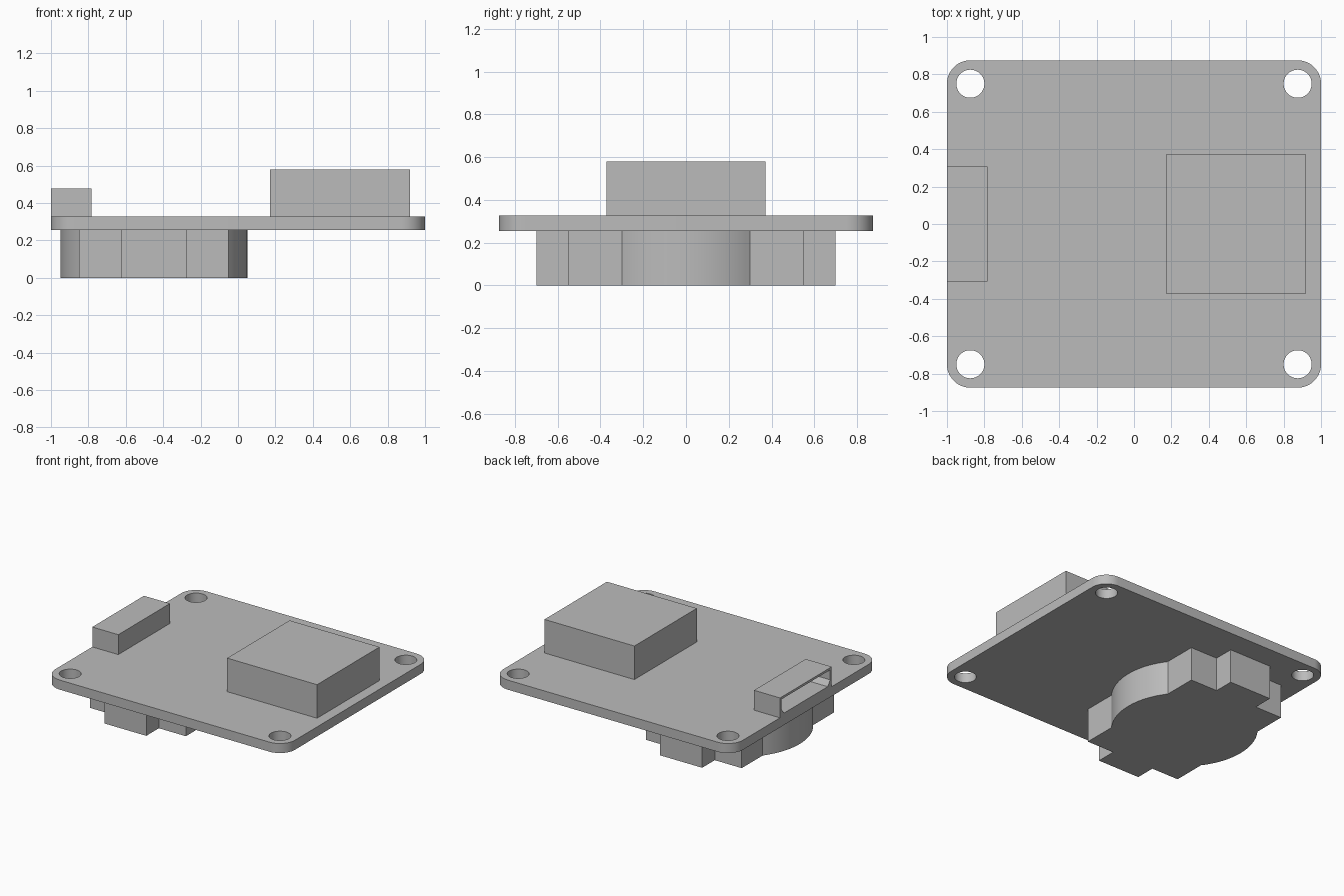
import bpy
import bmesh
from math import cos, sin, pi, atan2, radians

cube = bpy.data.objects.get("Cube")
if cube:
    bpy.data.objects.remove(cube, do_unlink=True)

grey = bpy.data.materials.new("plain grey")
grey.use_nodes = True
colour = (0.5, 0.5, 0.5, 1)
grey.diffuse_color = colour
grey.node_tree.nodes["Principled BSDF"].inputs["Base Color"].default_value = colour


def arc(cx, cy, r, start, end, steps=12):
    angles = [start + (end - start) * i / steps for i in range(steps + 1)]
    return [(cx + r * cos(a), cy + r * sin(a)) for a in angles]


def prism(name, outline, low, high, axis="z"):
    """Extrude an outline along z, or a (y, z) outline along x."""
    def place(p, h):
        return (p[0], p[1], h) if axis == "z" else (h, p[0], p[1])
    bm = bmesh.new()
    base = bm.faces.new([bm.verts.new(place(p, low)) for p in outline])
    made = bmesh.ops.extrude_face_region(bm, geom=[base])["geom"]
    shift = place((0, 0), high - low)
    bmesh.ops.translate(bm, vec=shift, verts=[v for v in made if isinstance(v, bmesh.types.BMVert)])
    bmesh.ops.recalc_face_normals(bm, faces=bm.faces)
    mesh = bpy.data.meshes.new(name)
    bm.to_mesh(mesh)
    bm.free()
    mesh.materials.append(grey)
    obj = bpy.data.objects.new(name, mesh)
    bpy.context.collection.objects.link(obj)
    return obj


def activate(obj):
    bpy.ops.object.select_all(action="DESELECT")
    obj.select_set(True)
    bpy.context.view_layer.objects.active = obj


def cut(target, cutter):
    cutter.hide_render = True
    mod = target.modifiers.new("cut", "BOOLEAN")
    mod.operation = "DIFFERENCE"
    mod.solver = "EXACT"
    mod.object = cutter
    activate(target)
    bpy.ops.object.modifier_apply(modifier=mod.name)
    bpy.data.objects.remove(cutter, do_unlink=True)


def rect(x0, x1, y0, y1):
    return [(x0, y0), (x1, y0), (x1, y1), (x0, y1)]


BOTTOM, TOP = 0.255, 0.327

# Circuit board with rounded corners and four mounting holes
corners = [(1, 1), (-1, 1), (-1, -1), (1, -1)]
outline = []
for i, (sx, sy) in enumerate(corners):
    outline += arc(sx * 0.875, sy * 0.75, 0.125, i * pi / 2, (i + 1) * pi / 2)
board = prism("circuit_board", outline, BOTTOM, TOP)
for sx, sy in corners:
    ring = arc(sx * 0.875, sy * 0.75, 0.075, 0, 2 * pi, 48)[:-1]
    cut(board, prism("hole_cutter", ring, BOTTOM - 0.1, TOP + 0.1))

# Large block on the upper side
block = prism("component_block", rect(0.17, 0.92, -0.372, 0.372), TOP, 0.58)

# Connector shell, open at the board edge, with chamfered lower corners
socket = prism("connector_shell", rect(-1, -0.783, -0.308, 0.308), TOP, 0.477)
opening = [(-0.26, 0.345), (0.26, 0.345), (0.29, 0.385), (0.29, 0.46), (-0.29, 0.46), (-0.29, 0.385)]
cut(socket, prism("socket_cutter", opening, -1.1, -0.81, axis="x"))

# Battery holder below: round ends, stepped sides
bend = atan2(0.3, 0.4)
half = arc(0, 0, 0.5, -bend, bend, 24)
half += [(0.4, 0.55), (0.175, 0.55), (0.175, 0.7)]
half += [(-0.175, 0.7), (-0.175, 0.55), (-0.4, 0.55)]
full = half + [(-x, -y) for x, y in half]
holder = prism("battery_holder", [(x - 0.45, y) for x, y in full], 0, BOTTOM)

# Smooth the curved walls, keep edges sharp
for obj in (board, holder):
    activate(obj)
    bpy.ops.object.shade_smooth_by_angle(angle=radians(30))
